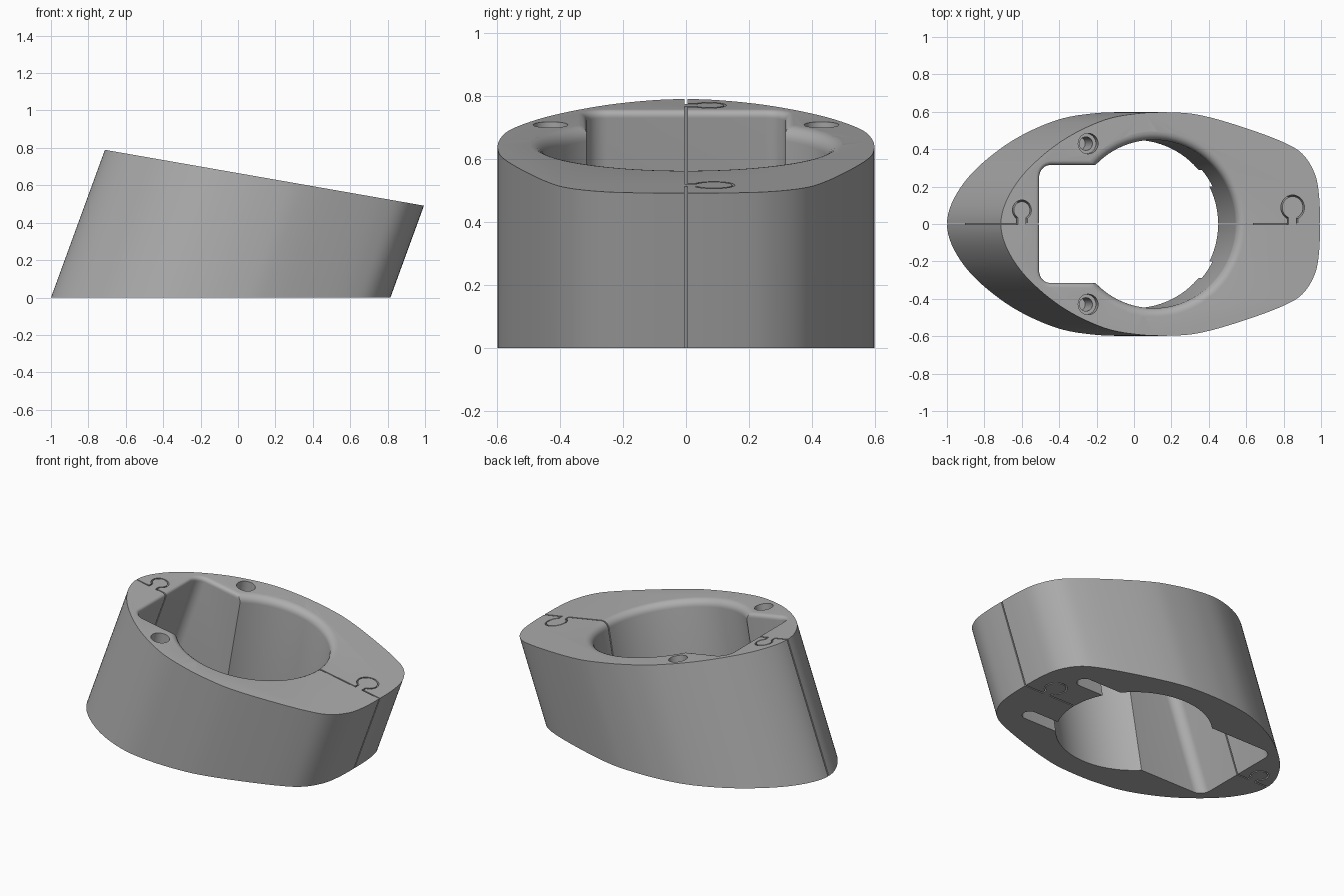
import bpy, bmesh
from math import sin, cos, pi, asin
from mathutils import Vector

cube = bpy.data.objects.get("Cube")
if cube:
    bpy.data.objects.remove(cube)

LEAN = 0.365    # lean of the outer wall, x per z
SLOPE = 0.175   # fall of the top face, z per x
TOP = 0.665     # height of the top face at x = 0

grey = bpy.data.materials.new("satin_grey")
grey.use_nodes = True
colour = (0.42, 0.42, 0.42, 1)
grey.diffuse_color = colour
grey.node_tree.nodes["Principled BSDF"].inputs["Base Color"].default_value = colour


def at_height(points, lean, z):
    """Section of a leaning prism on a level plane."""
    return [Vector((u + lean * z, y, z)) for u, y in points]


def below_top(points, lean, depth):
    """Section of a leaning prism on a plane parallel to the sloping top."""
    ring = []
    for u, y in points:
        x = (u + lean * (TOP - depth)) / (1 + lean * SLOPE)
        ring.append(Vector((x, y, TOP - depth - SLOPE * x)))
    return ring


def loft(name, rings):
    bm = bmesh.new()
    loops = [[bm.verts.new(p) for p in ring] for ring in rings]
    n = len(loops[0])
    for a, b in zip(loops, loops[1:]):
        for i in range(n):
            j = (i + 1) % n
            bm.faces.new((a[i], a[j], b[j], b[i]))
    bm.faces.new(loops[0][::-1])
    bm.faces.new(loops[-1])
    bmesh.ops.recalc_face_normals(bm, faces=bm.faces)
    mesh = bpy.data.meshes.new(name)
    bm.to_mesh(mesh)
    bm.free()
    mesh.materials.append(grey)
    obj = bpy.data.objects.new(name, mesh)
    bpy.context.collection.objects.link(obj)
    return obj


def circle(cx, cy, r, n=32):
    return [(cx + r * cos(2 * pi * i / n), cy + r * sin(2 * pi * i / n)) for i in range(n)]


def rounded_box(x0, x1, y0, y1, r, n=8):
    corners = [(x1 - r, y1 - r), (x0 + r, y1 - r), (x0 + r, y0 + r), (x1 - r, y0 + r)]
    return [(cx + r * cos((q + i / n) * pi / 2), cy + r * sin((q + i / n) * pi / 2))
            for q, (cx, cy) in enumerate(corners) for i in range(n + 1)]


def smooth_loop(points, steps=8):
    """Closed smooth curve through the points."""
    pts = [Vector(p) for p in points]
    n, out = len(pts), []
    for i in range(n):
        a, b, c, d = (pts[(i + k) % n] for k in (-1, 0, 1, 2))
        for s in range(steps):
            t = s / steps
            out.append(tuple(b + (c - a) * t / 2 + (2 * a - 5 * b + 4 * c - d) * t * t / 2
                             + (3 * b - a - 3 * c + d) * t ** 3 / 2))
    return out


def ribbon(path, width):
    """Thin outline of even width around an open path."""
    pts = [Vector(p) for p in path]
    left, right = [], []
    for i, p in enumerate(pts):
        d0 = (p - pts[i - 1]).normalized() if i else (pts[1] - p).normalized()
        d1 = (pts[i + 1] - p).normalized() if i + 1 < len(pts) else d0
        n0, n1 = Vector((-d0.y, d0.x)), Vector((-d1.y, d1.x))
        off = (n0 + n1) / (1 + n0.dot(n1)) * width / 2
        left.append(tuple(p + off))
        right.append(tuple(p - off))
    return left + right[::-1]


def lock_path(start, end, cx, cy, r, neck):
    """Straight seam with a round interlocking tab."""
    a, n = asin(neck / r), 28
    first, sweep = -pi / 2 - a, 2 * pi - 2 * a
    arc = [(cx + r * cos(first - sweep * i / n), cy + r * sin(first - sweep * i / n))
           for i in range(n + 1)]
    return [(start, 0), (cx - neck, 0)] + arc + [(cx + neck, 0), (end, 0)]


# Leaning outer body with a sloping top
half = [(0.81, 0.15), (0.785, 0.27), (0.715, 0.375), (0.60, 0.44), (0.395, 0.512),
        (0.18, 0.572), (0.02, 0.595), (-0.21, 0.592), (-0.435, 0.548),
        (-0.69, 0.42), (-0.91, 0.22)]
outline = smooth_loop([(0.815, 0)] + half + [(-1, 0)] + [(x, -y) for x, y in half[::-1]])
body = loft("split_collar", [at_height(outline, LEAN, 0), below_top(outline, LEAN, 0)])

# Rounded upper lip shared by the bore and the pocket: (depth, outset)
def lip(r, n=6):
    steps = [(r * (1 - sin(i / n * pi / 2)), r * (1 - cos(i / n * pi / 2))) for i in range(n + 1)]
    return steps + [(-0.06, r)]


cutters = []

# Round bore, square to the top face
rings = [at_height(circle(0, 0, 0.45, 96), SLOPE, -0.1)]
rings += [below_top(circle(0, 0, 0.45 + o, 96), SLOPE, d) for d, o in lip(0.045)]
cutters.append(loft("bore_cutter", rings))

# Square-ended pocket, leaning with the outer wall
def pocket(o):
    return rounded_box(-0.775 - o, o, -0.315 - o, 0.315 + o, 0.065 + o)


rings = [at_height(pocket(0), LEAN, -0.1)]
rings += [below_top(pocket(o), LEAN, d) for d, o in lip(0.025)]
cutters.append(loft("pocket_cutter", rings))

for side in (1, -1):
    # Stepped screw hole
    steps = [(0.3, 0.036), (0.07, 0.036), (0.07, 0.055), (-0.05, 0.055)]
    cutters.append(loft("screw_hole_cutter", [
        below_top(circle(-0.369, side * 0.43, r), SLOPE, d) for d, r in steps]))
    # Slot in the underside opening into the bore
    slot = rounded_box(0.25, 0.62, side * 0.245 - 0.045, side * 0.245 + 0.045, 0.044)
    cutters.append(loft("slot_cutter", [at_height(slot, 0, z) for z in (-0.05, 0.1)]))

# Seams with interlocking tabs at both ends
for path in (lock_path(0.25, 1.05, 0.66, 0.088, 0.063, 0.027),
             lock_path(-1.15, -0.65, -0.88, 0.074, 0.05, 0.027)):
    seam = ribbon(path, 0.008)
    cutters.append(loft("seam_cutter", [at_height(seam, LEAN, -0.05),
                                        below_top(seam, LEAN, -0.05)]))

for cutter in cutters:
    cutter.hide_render = True
    mod = body.modifiers.new(cutter.name, "BOOLEAN")
    mod.operation = "DIFFERENCE"
    mod.solver = "EXACT"
    mod.object = cutter

# Bake the cuts and drop the cutters
bpy.context.view_layer.update()
graph = bpy.context.evaluated_depsgraph_get()
cut_mesh = bpy.data.meshes.new_from_object(body.evaluated_get(graph))
body.modifiers.clear()
body.data = cut_mesh
for cutter in cutters:
    bpy.data.objects.remove(cutter)
body.data.materials.clear()
body.data.materials.append(grey)
for face in body.data.polygons:
    face.material_index = 0

for obj in bpy.context.selected_objects:
    obj.select_set(False)
body.select_set(True)
bpy.context.view_layer.objects.active = body
bpy.ops.object.shade_smooth_by_angle(angle=pi / 6)
